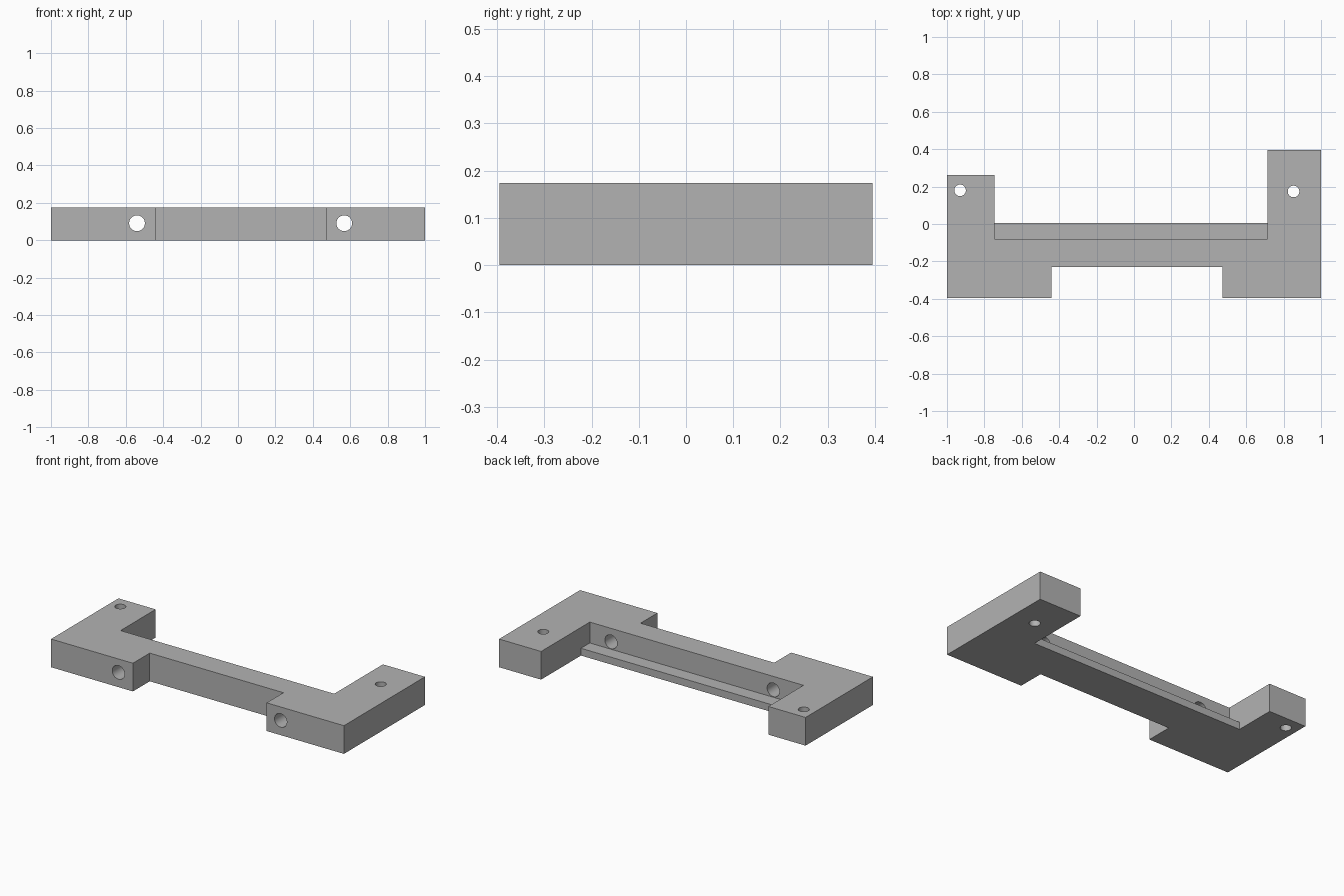
import bpy
import bmesh
import math

cube = bpy.data.objects.get("Cube")
if cube:
    bpy.data.objects.remove(cube, do_unlink=True)

HEIGHT = 0.174
LEDGE_TOP = 0.045
ARM_L, ARM_R = -0.746, 0.713      # inner faces of the two rear arms
WALL, LEDGE_BACK = -0.08, 0.006   # rear face of the bar and of its ledge

grey = bpy.data.materials.new("plain grey")
grey.use_nodes = True
grey.diffuse_color = (0.45, 0.45, 0.45, 1)
grey.node_tree.nodes["Principled BSDF"].inputs["Base Color"].default_value = (0.45, 0.45, 0.45, 1)


def prism(name, outline, z0, z1):
    """Extrude a closed outline upwards into a solid."""
    bm = bmesh.new()
    base = bm.faces.new([bm.verts.new((x, y, z0)) for x, y in outline])
    top = bmesh.ops.extrude_face_region(bm, geom=[base])["geom"]
    bmesh.ops.translate(bm, vec=(0, 0, z1 - z0),
                        verts=[v for v in top if isinstance(v, bmesh.types.BMVert)])
    bmesh.ops.recalc_face_normals(bm, faces=bm.faces)
    mesh = bpy.data.meshes.new(name)
    bm.to_mesh(mesh)
    bm.free()
    obj = bpy.data.objects.new(name, mesh)
    bpy.context.collection.objects.link(obj)
    mesh.materials.append(grey)
    return obj


def drill(name, radius, location, rotation=(0, 0, 0)):
    """Make a long round cutter."""
    bpy.ops.mesh.primitive_cylinder_add(vertices=48, radius=radius, depth=1.2,
                                        location=location, rotation=rotation)
    obj = bpy.context.object
    obj.name = name
    obj.data.materials.append(grey)
    return obj


def cut(target, cutter):
    """Subtract the cutter for good and remove it."""
    cutter.hide_render = True
    mod = target.modifiers.new("cut", 'BOOLEAN')
    mod.operation = 'DIFFERENCE'
    mod.solver = 'EXACT'
    mod.object = cutter
    bpy.ops.object.select_all(action='DESELECT')
    target.select_set(True)
    bpy.context.view_layer.objects.active = target
    bpy.ops.object.modifier_apply(modifier=mod.name)
    bpy.data.objects.remove(cutter, do_unlink=True)


# Bracket body: front feet, cross bar with ledge, uneven rear arms
bracket = prism("bracket", [
    (-1, -0.395), (-0.441, -0.395), (-0.441, -0.231), (0.472, -0.231),
    (0.472, -0.395), (1, -0.395), (1, 0.395), (ARM_R, 0.395),
    (ARM_R, LEDGE_BACK), (ARM_L, LEDGE_BACK), (ARM_L, 0.262), (-1, 0.262),
], 0, HEIGHT)

# Step above the ledge
cut(bracket, prism("step_cutter", [
    (ARM_L, WALL), (ARM_R, WALL), (ARM_R, 0.1), (ARM_L, 0.1),
], LEDGE_TOP, 0.3))

# Horizontal bolt holes through the front feet
for x in (-0.54, 0.568):
    cut(bracket, drill("bolt_cutter", 0.042, (x, -0.3, 0.091), (math.pi / 2, 0, 0)))

# Vertical screw holes through the rear arms
for x, y in ((-0.93, 0.18), (0.853, 0.174)):
    cut(bracket, drill("screw_cutter", 0.031, (x, y, 0)))

bpy.ops.object.shade_smooth_by_angle(angle=math.radians(30))
